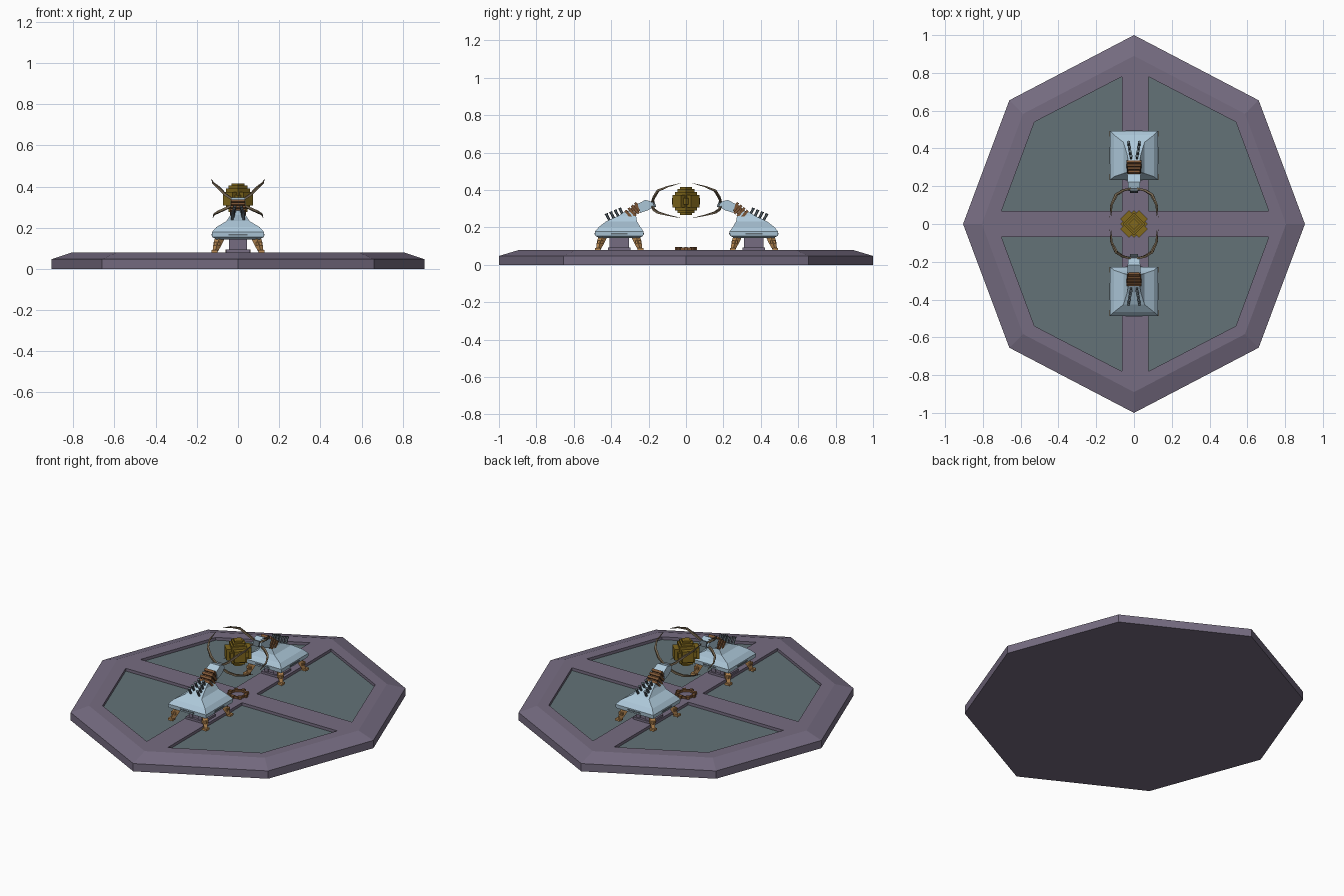
import bpy, bmesh
from math import pi, cos, sin
from mathutils import Matrix, Vector

if "Cube" in bpy.data.objects:
    bpy.data.objects.remove(bpy.data.objects["Cube"])


def material(name, r, g, b):
    m = bpy.data.materials.new(name)
    m.use_nodes = True
    m.diffuse_color = (r, g, b, 1)
    for n in m.node_tree.nodes:
        if n.type == 'BSDF_PRINCIPLED':
            n.inputs["Base Color"].default_value = (r, g, b, 1)
    return m


PURPLE = material("dusty_purple", .18, .15, .22)
TEAL = material("grey_teal", .125, .17, .185)
BLUE = material("pale_blue", .42, .58, .70)
GOLD = material("dark_gold", .22, .14, .012)
ORANGE = material("orange_tan", .50, .26, .09)
BROWN = material("brown", .20, .09, .035)
SLATE = material("slate", .12, .155, .18)
CLAW = material("claw_bronze", .19, .14, .085)


def finish(name, bm, mat, place=None):
    bmesh.ops.recalc_face_normals(bm, faces=bm.faces)
    me = bpy.data.meshes.new(name)
    bm.to_mesh(me)
    bm.free()
    me.materials.append(mat)
    ob = bpy.data.objects.new(name, me)
    bpy.context.collection.objects.link(ob)
    if place:
        ob.matrix_world = place
    return ob


def add_loft(bm, rings, caps=True, closed=False):
    """Skin a list of equal-length point rings."""
    vs = [[bm.verts.new(p) for p in ring] for ring in rings]
    n = len(vs[0])
    pairs = list(zip(vs, vs[1:])) + ([(vs[-1], vs[0])] if closed else [])
    for a, b in pairs:
        for i in range(n):
            j = (i + 1) % n
            bm.faces.new((a[i], a[j], b[j], b[i]))
    if caps and not closed:
        bm.faces.new(vs[0])
        bm.faces.new(vs[-1])


def add_box(bm, centre, half, turn=Matrix()):
    m = Matrix.Translation(centre) @ turn @ Matrix.Diagonal((*[2 * h for h in half], 1))
    bmesh.ops.create_cube(bm, size=1, matrix=m)


def add_rod(bm, points, radii, sides=4):
    """Sweep a polygon along a path with a radius at each point."""
    pts = [Vector(p) for p in points]
    rings = []
    for i, p in enumerate(pts):
        d = pts[min(i + 1, len(pts) - 1)] - pts[max(i - 1, 0)]
        q = d.to_track_quat('Z', 'Y')
        rings.append([p + q @ Vector((cos(a), sin(a), 0)) * radii[i]
                      for a in [2 * pi * (k + .5) / sides for k in range(sides)]])
    add_loft(bm, rings)


# Platform: bevelled octagon with four sunken panels
OCT = [(0, -1), (.66, -.655), (.905, 0), (.66, .655),
       (0, 1), (-.66, .655), (-.905, 0), (-.66, -.655)]
bm = bmesh.new()
add_loft(bm, [[(x * s, y * s, z) for x, y in OCT]
              for s, z in ((1, 0), (1, .047), (.89, .08))])
platform = finish("platform", bm, PURPLE)

PANEL = [(.07, .07), (.707, .07), (.533, .54), (.07, .78)]
FLOOR = .06
cut, plates = bmesh.new(), bmesh.new()
for sx in (1, -1):
    for sy in (1, -1):
        pts = [(sx * x + .006, sy * y) for x, y in PANEL]
        add_loft(cut, [[(x, y, z) for x, y in pts] for z in (FLOOR, .2)])
        add_loft(plates, [[(x, y, z) for x, y in pts] for z in (FLOOR - .002, FLOOR + .003)])
cutter = finish("panel_cutter", cut, PURPLE)
cutter.hide_render = True
mod = platform.modifiers.new("panels", 'BOOLEAN')
mod.object = cutter
mod.solver = 'EXACT'
bpy.context.view_layer.objects.active = platform
bpy.ops.object.modifier_apply(modifier="panels")
bpy.data.objects.remove(cutter)
finish("floor_panels", plates, TEAL)

# Floor ring beneath the core
bm = bmesh.new()
add_loft(bm, [[(r * cos(a), r * sin(a), z) for a in [2 * pi * k / 12 for k in range(12)]]
              for r, z in ((.052, .08), (.052, .092), (.04, .092), (.04, .08))], closed=True)
for k in range(8):
    turn = Matrix.Rotation(k * pi / 4, 4, 'Z')
    add_box(bm, turn @ Vector((.05, 0, .087)), (.01, .008, .008), turn)
finish("floor_ring", bm, BROWN)

# Floating core of crossed blocks
bm = bmesh.new()
turn = Matrix.Rotation(pi / 4, 4, 'Z')
for half in ((.07, .033, .033), (.033, .07, .033), (.022, .022, .075),
             (.042, .042, .05), (.052, .052, .018), (.032, .032, .064)):
    add_box(bm, (0, 0, .34), half, turn)
finish("core", bm, GOLD)


def slab(z, hx, back, front):
    return [(-hx, back, z), (hx, back, z), (hx, front, z), (-hx, front, z)]


def claw_arm(prefix, place):
    """One arm unit; local +y points at the core."""
    # Pedestal
    bm = bmesh.new()
    add_box(bm, (0, 0, .115), (.043, .045, .037))
    add_box(bm, (0, 0, .086), (.058, .06, .007))
    for s in (-1, 1):
        add_box(bm, (s * .03, 0, .115), (.012, .052, .03))
    finish(prefix + "_pedestal", bm, PURPLE, place)

    # Hull rising to a leaning neck
    bm = bmesh.new()
    add_loft(bm, [slab(.143, .105, -.105, .105), slab(.155, .125, -.128, .128),
                  slab(.178, .127, -.13, .13), slab(.195, .112, -.115, .118),
                  slab(.203, .105, -.108, .112), slab(.232, .056, -.07, .095),
                  slab(.262, .036, -.005, .09), slab(.285, .03, .03, .08)])
    finish(prefix + "_hull", bm, BLUE, place)

    # Side vents on the hull
    bm = bmesh.new()
    for s in (-1, 1):
        add_box(bm, (s * .125, 0, .166), (.004, .045, .004))
        add_box(bm, (0, s * .128, .166), (.045, .004, .004))
    finish(prefix + "_vents", bm, SLATE, place)

    # Legs with knees and feet
    bm = bmesh.new()
    for sx in (-1, 1):
        for sy in (-1, 1):
            add_rod(bm, [(sx * .088, sy * .088, .15), (sx * .1, sy * .1, .12),
                         (sx * .112, sy * .112, .083)], (.022, .02, .012))
            add_box(bm, (sx * .102, sy * .102, .122), (.014, .014, .008))
            add_box(bm, (sx * .114, sy * .114, .085), (.015, .015, .006))
    finish(prefix + "_legs", bm, ORANGE, place)

    # Two rows of exhaust pipes on the back slope
    bm = bmesh.new()
    for sx in (-1, 1):
        for k in range(4):
            x, y, z = sx * (.028 - .004 * k), -.05 + .024 * k, .228 + .01 * k
            add_rod(bm, [(x, y + .01, z - .012), (x, y - .016, z + .036),
                         (x, y - .02, z + .046)], (.007, .007, .009), 6)
    finish(prefix + "_exhausts", bm, SLATE, place)

    # Ribbed neck joint
    bm = bmesh.new()
    lean = Matrix.Rotation(-.85, 4, 'X')
    for k in range(4):
        add_box(bm, (0, .052 + .017 * k, .268 + .014 * k), (.039 - .002 * k, .029, .007), lean)
    add_box(bm, (0, .08, .29), (.026, .02, .038), lean)
    finish(prefix + "_neck_ribs", bm, BROWN, place)

    # Head
    outline = [(.098, .325), (.14, .347), (.178, .336), (.188, .312), (.155, .292), (.112, .278)]
    bm = bmesh.new()
    add_loft(bm, [[(x * (1.2 - 2.2 * (y - .1)), y, z) for y, z in outline]
                  for x in (-.03, .03)])
    finish(prefix + "_head", bm, BLUE, place)
    bm = bmesh.new()
    add_box(bm, (0, .185, .323), (.02, .008, .016), Matrix.Rotation(.35, 4, 'X'))
    finish(prefix + "_claw_hub", bm, SLATE, place)

    # Four claws reaching around the core
    bm = bmesh.new()
    for s in (-1, 1):
        add_rod(bm, [(s * .015, .175, .33), (s * .06, .185, .36), (s * .097, .208, .397),
                     (s * .122, .26, .418), (s * .128, .328, .436)],
                (.007, .008, .008, .005, .001))
        add_rod(bm, [(s * .015, .175, .315), (s * .055, .185, .295), (s * .09, .208, .279),
                     (s * .116, .26, .265), (s * .122, .328, .25)],
                (.007, .008, .008, .005, .001))
    finish(prefix + "_claws", bm, CLAW, place)


claw_arm("front", Matrix.Translation((0, -.357, 0)))
claw_arm("back", Matrix.Translation((0, .363, 0)) @ Matrix.Rotation(pi, 4, 'Z'))
